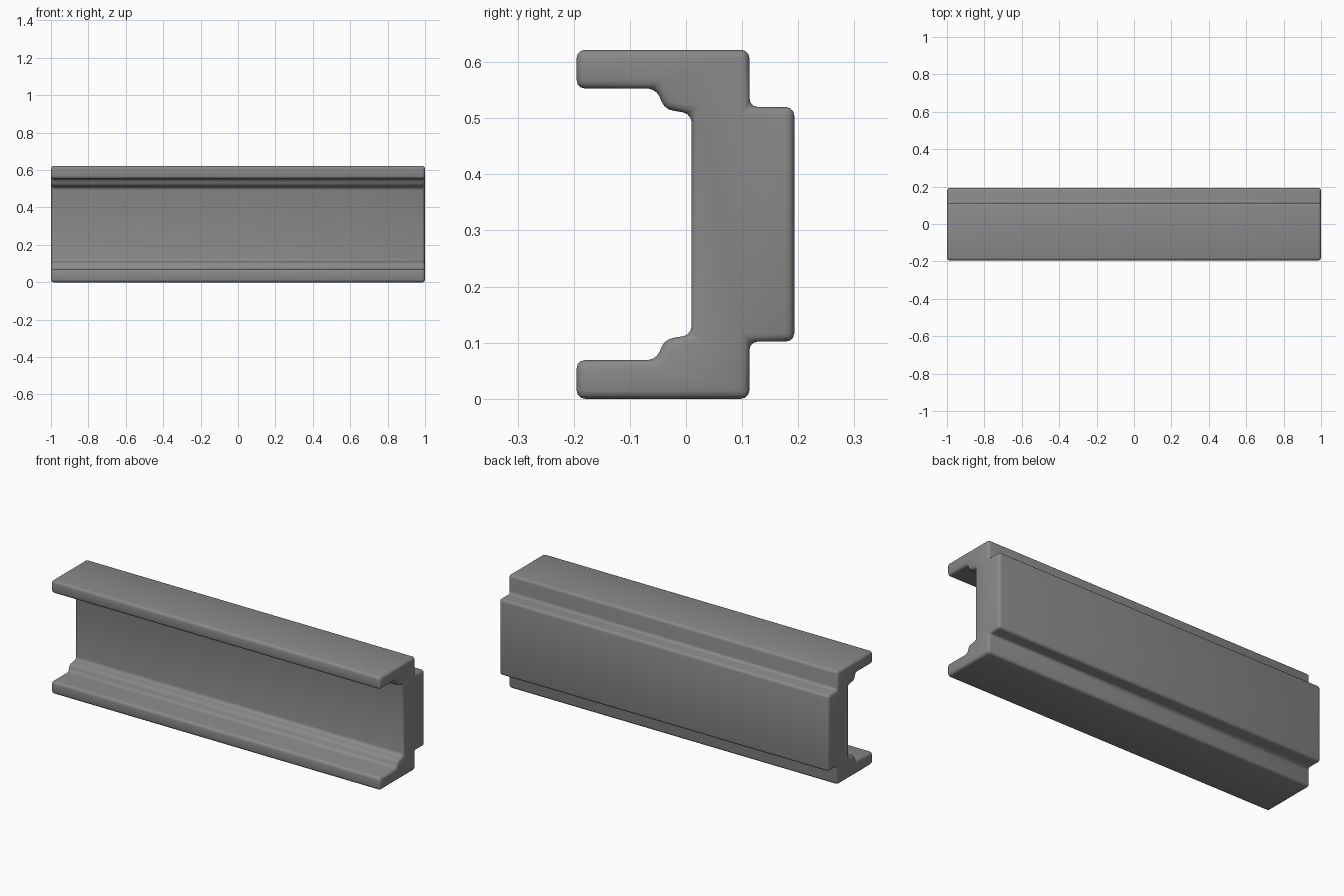
import bpy
import bmesh
from mathutils import Vector

if "Cube" in bpy.data.objects:
    bpy.data.objects.remove(bpy.data.objects["Cube"], do_unlink=True)

LENGTH, HEIGHT, ROUNDING = 2.0, 0.622, 0.015

grey = bpy.data.materials.new("mid grey")
grey.use_nodes = True
colour = (0.25, 0.25, 0.25, 1)
grey.diffuse_color = colour
grey.node_tree.nodes["Principled BSDF"].inputs["Base Color"].default_value = colour

# Lower half of the channel section (y, z), from the web round to the back rib
lower = [(0.01, 0.114), (-0.038, 0.106), (-0.053, 0.069), (-0.195, 0.069),
         (-0.195, 0), (0.113, 0), (0.113, 0.102), (0.193, 0.102)]
section = lower + [(y, HEIGHT - z) for y, z in reversed(lower)]

# Extrude the section along the beam
bm = bmesh.new()
end = bm.faces.new([bm.verts.new((-LENGTH / 2, y, z)) for y, z in section])
sweep = bmesh.ops.extrude_face_region(bm, geom=[end])
moved = [v for v in sweep["geom"] if isinstance(v, bmesh.types.BMVert)]
bmesh.ops.translate(bm, verts=moved, vec=Vector((LENGTH, 0, 0)))
bmesh.ops.recalc_face_normals(bm, faces=bm.faces)

mesh = bpy.data.meshes.new("channel_beam")
bm.to_mesh(mesh)
bm.free()
mesh.materials.append(grey)
beam = bpy.data.objects.new("channel_beam", mesh)
bpy.context.collection.objects.link(beam)

# Soft rounded edges
bevel = beam.modifiers.new("rounded_edges", "BEVEL")
bevel.width = ROUNDING
bevel.segments = 3
bevel.limit_method = "ANGLE"
bevel.angle_limit = 0.15

bpy.ops.object.select_all(action="DESELECT")
beam.select_set(True)
bpy.context.view_layer.objects.active = beam
bpy.ops.object.modifier_apply(modifier=bevel.name)
bpy.ops.object.shade_smooth_by_angle(angle=0.7)
